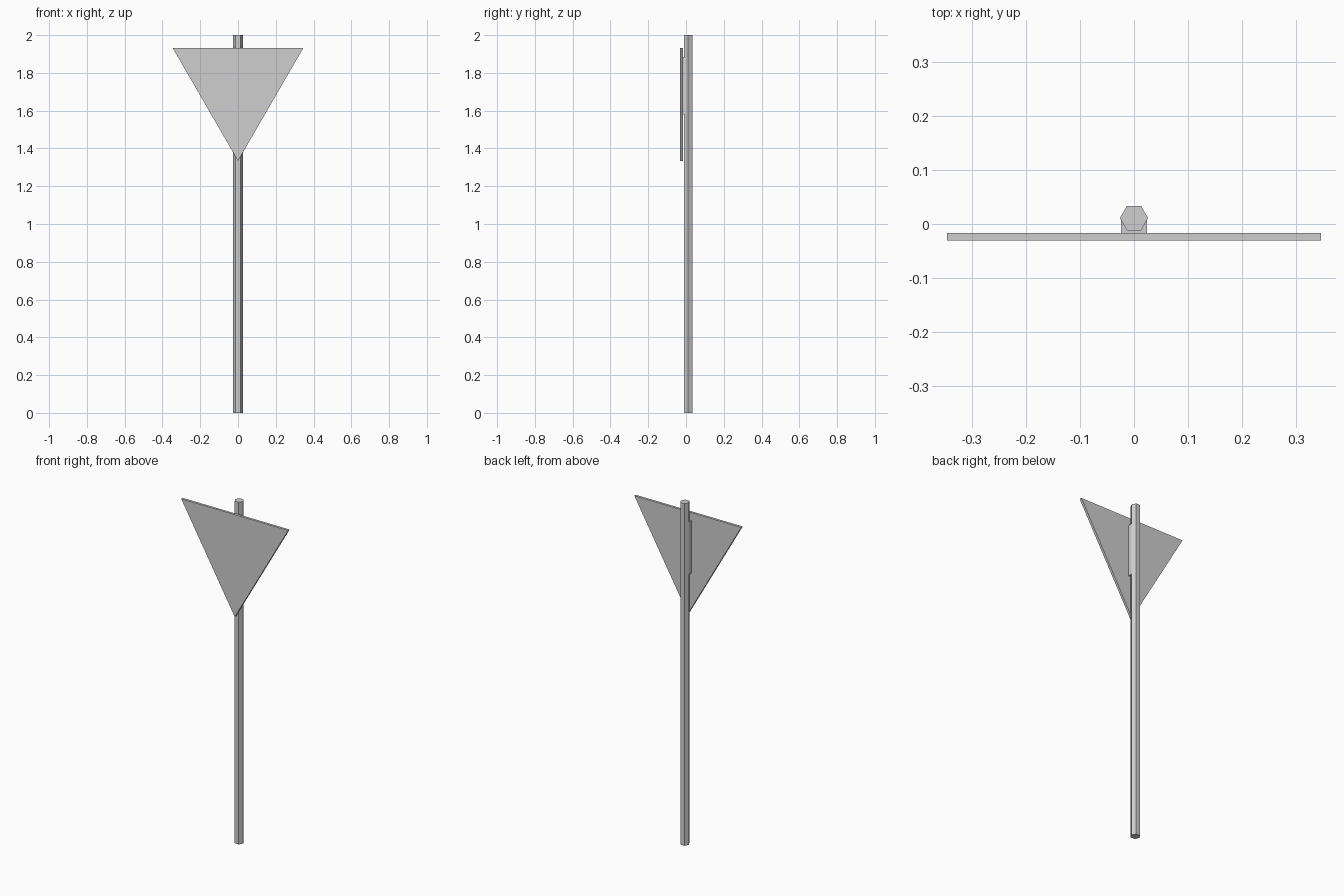
import bpy, bmesh, math

if "Cube" in bpy.data.objects:
    bpy.data.objects.remove(bpy.data.objects["Cube"])

grey = bpy.data.materials.new("light_grey")
grey.diffuse_color = (0.62, 0.62, 0.62, 1)
grey.use_nodes = True
grey.node_tree.nodes["Principled BSDF"].inputs["Base Color"].default_value = grey.diffuse_color


def prism(name, profile, axis, start, end):
    """Extrude a closed 2D profile along y (profile in x, z) or z (profile in x, y)."""
    bm = bmesh.new()
    place = (lambda a, b: (a, start, b)) if axis == "y" else (lambda a, b: (a, b, start))
    face = bm.faces.new([bm.verts.new(place(a, b)) for a, b in profile])
    out = bmesh.ops.extrude_face_region(bm, geom=[face])
    verts = [v for v in out["geom"] if isinstance(v, bmesh.types.BMVert)]
    length = end - start
    bmesh.ops.translate(bm, verts=verts, vec=(0, length, 0) if axis == "y" else (0, 0, length))
    bmesh.ops.recalc_face_normals(bm, faces=bm.faces)
    mesh = bpy.data.meshes.new(name)
    bm.to_mesh(mesh)
    bm.free()
    mesh.materials.append(grey)
    obj = bpy.data.objects.new(name, mesh)
    bpy.context.collection.objects.link(obj)
    return obj


# Hexagonal post, corners pointing sideways
r = 0.0262
hexagon = [(r * math.cos(i * math.pi / 3), 0.0108 + r * math.sin(i * math.pi / 3))
           for i in range(6)]
prism("post", hexagon, "z", 0, 2)

# Triangular sign plate, point down
prism("sign_plate", [(-0.346, 1.932), (0.346, 1.932), (0, 1.334)], "y", -0.0305, -0.0165)

# Mounting block between plate and post
prism("mounting_block", [(-0.024, 1.58), (0.024, 1.58), (0.024, 1.885), (-0.024, 1.885)],
      "y", -0.0165, 0.008)
